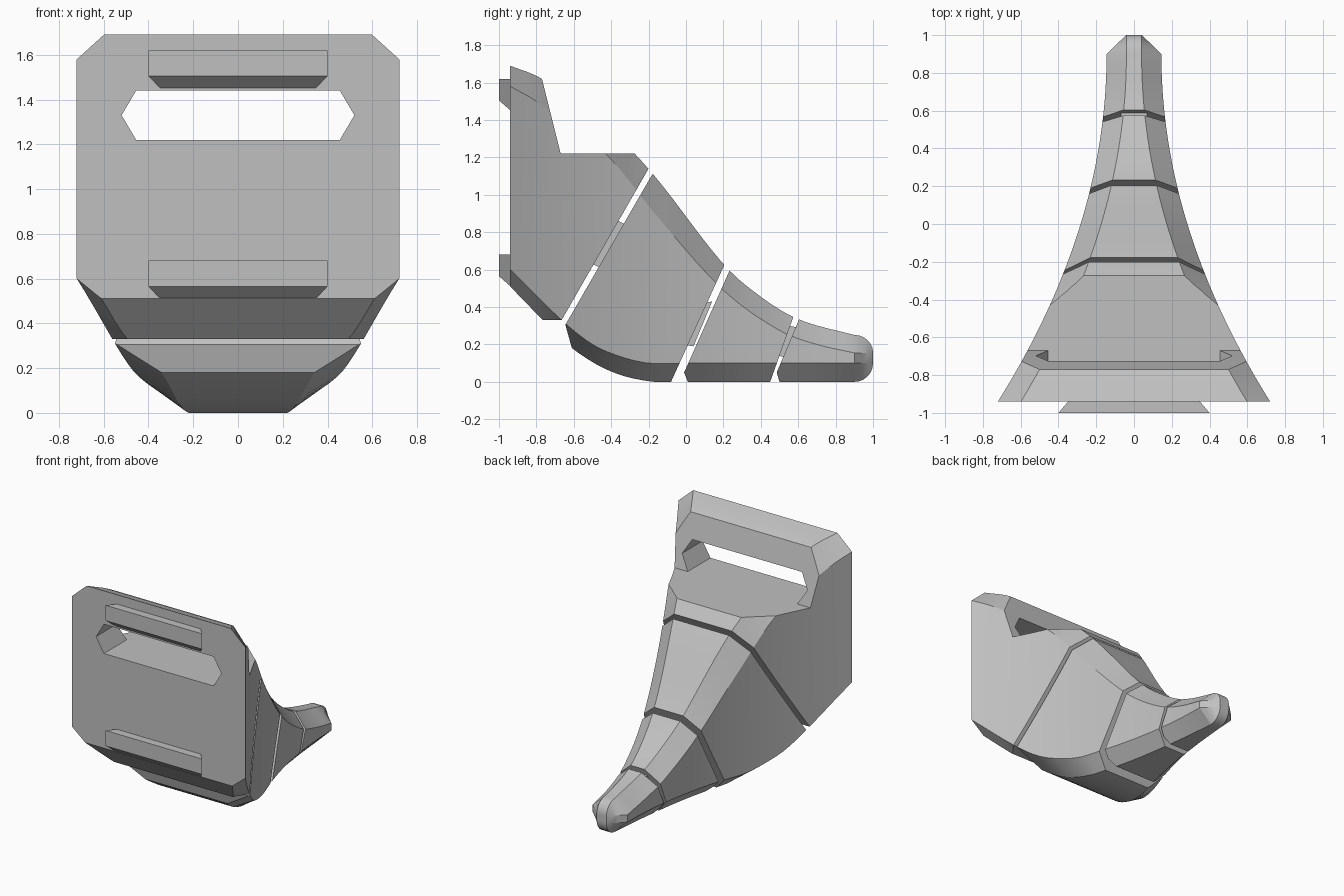
import bpy, bmesh, math
from mathutils import Vector

cube = bpy.data.objects.get("Cube")
if cube:
    bpy.data.objects.remove(cube, do_unlink=True)

gray = bpy.data.materials.new("plain_gray")
gray.use_nodes = True
color = (0.53, 0.53, 0.53, 1)
gray.diffuse_color = color
gray.node_tree.nodes["Principled BSDF"].inputs["Base Color"].default_value = color


def loft_mesh(rings):
    """Skin matching rings of points and close both ends."""
    bm = bmesh.new()
    loops = [[bm.verts.new(p) for p in ring] for ring in rings]
    for a, b in zip(loops, loops[1:]):
        for i in range(len(a)):
            j = (i + 1) % len(a)
            bm.faces.new((a[i], a[j], b[j], b[i]))
    bm.faces.new(loops[0])
    bm.faces.new(loops[-1])
    bmesh.ops.recalc_face_normals(bm, faces=bm.faces)
    return bm


def add_object(name, bm):
    mesh = bpy.data.meshes.new(name)
    bm.to_mesh(mesh)
    bm.free()
    mesh.materials.append(gray)
    obj = bpy.data.objects.new(name, mesh)
    bpy.context.collection.objects.link(obj)
    return obj


def side_prism(name, outline, half):
    """Extrude a (y, z) outline across x."""
    return add_object(name, loft_mesh([[(x, y, z) for y, z in outline] for x in (-half, half)]))


def curve(keys, y):
    """Smooth interpolation through (y, value) keys."""
    n = len(keys)

    def slope(i):
        a, b = keys[max(i - 1, 0)], keys[min(i + 1, n - 1)]
        return (b[1] - a[1]) / (b[0] - a[0])

    for i in range(n - 1):
        (y0, v0), (y1, v1) = keys[i], keys[i + 1]
        if y <= y1 or i == n - 2:
            h = y1 - y0
            t = min((y - y0) / h, 1)
            return (v0 * (1 + 2 * t) * (1 - t) ** 2 + v1 * t * t * (3 - 2 * t)
                    + h * slope(i) * t * (1 - t) ** 2 - h * slope(i + 1) * t * t * (1 - t))


# Profiles of the tapering body along y
TOP = [(-.94, 1.69), (-.77, 1.62), (-.43, 1.37), (-.18, 1.115), (.2, .63), (.4, .455), (.6, .335), (.9, .25)]
SHOULDER = [(-.94, 1.58), (-.8, 1.5), (-.43, 1.22), (-.15, .88), (.2, .49), (.5, .275), (.7, .2), (.9, .155)]
SKIRT = [(-.94, .6), (-.665, .33), (-.5, .2), (-.35, .135), (-.2, .1), (.0, .1), (.9, .1)]
KEEL = [(-.94, .51), (-.765, .33), (-.61, .18), (-.4, .055), (-.17, 0), (.1, 0), (.9, 0)]
KEEL_WIDTH = [(-.94, .61), (-.765, .495), (-.61, .34), (-.17, .22), (.2, .13), (.6, .07), (.9, .04)]


def section(y):
    """Octagonal cross-section at y, rounding off at the tip."""
    q = min(y, .9)
    spread = (.9 - q) ** 2
    w, top_w, keel_w = .145 + .17 * spread, .04 + .165 * spread, curve(KEEL_WIDTH, q)
    top, shoulder = curve(TOP, q), curve(SHOULDER, q)
    skirt, keel = curve(SKIRT, q), max(curve(KEEL, q), 0)
    if y > .9:
        u = (y - .9) / .1
        s = math.sqrt(max(1 - u * u, 0))
        w += (.042 - w) * u
        top = shoulder + .001 + (top - shoulder) * s
        keel = skirt - .001 - skirt * s * .99
    half = [(w, skirt), (w, shoulder), (top_w, top)]
    points = half + [(-x, z) for x, z in reversed(half)] + [(-keel_w, keel), (keel_w, keel)]
    return [(x, y, z) for x, z in points]


steps = 36
stations = [-.94 + 1.84 * i / steps for i in range(steps + 1)]
stations += [.9 + .1 * math.sin(math.radians(a)) for a in range(15, 91, 15)]


def segment(name, cuts):
    """Trim the body; each cut is a line (a, b) in (y, z), keeping its right-hand side."""
    bm = loft_mesh([section(y) for y in stations])
    for (ay, az), (by, bz) in cuts:
        normal = Vector((0, -(bz - az), by - ay))
        bmesh.ops.bisect_plane(bm, geom=bm.verts[:] + bm.edges[:] + bm.faces[:],
                               plane_co=(0, ay, az), plane_no=normal, clear_outer=True)
        bmesh.ops.edgeloop_fill(bm, edges=[e for e in bm.edges if e.is_boundary])
    bmesh.ops.recalc_face_normals(bm, faces=bm.faces)
    return add_object(name, bm)


# Four armour segments separated by slanted slits
base = segment("base_segment", [((-.2, 1.14), (-.665, .33)), ((-.94, .33), (-.95, .33))])
second = segment("second_segment", [((-.645, .305), (-.18, 1.11)), ((-.61, .18), (-.645, .305)),
                                    ((.205, .625), (-.08, 0))])
third = segment("third_segment", [((-.01, .05), (.235, .6)), ((.01, 0), (-.01, .05)),
                                  ((.575, .35), (.45, 0))])
tip = segment("tip_segment", [((.485, .05), (.605, .335)), ((.5, 0), (.485, .05))])

# Step behind the handle, and the six-sided handle slot
step_cutter = side_prism("step_cutter", [(-.795, 1.72), (-.67, 1.22), (.1, 1.22), (.1, 1.72)], 1)
slot = [(-.52, 1.33), (-.455, 1.22), (.455, 1.22), (.52, 1.33), (.455, 1.44), (-.455, 1.44)]
slot_cutter = add_object("slot_cutter", loft_mesh([[(x, y, z) for x, z in slot] for y in (-1.1, -.5)]))
for cutter in (step_cutter, slot_cutter):
    bpy.context.view_layer.objects.active = base
    mod = base.modifiers.new("cut", "BOOLEAN")
    mod.operation = "DIFFERENCE"
    mod.solver = "EXACT"
    mod.object = cutter
    bpy.ops.object.modifier_apply(modifier=mod.name)
    bpy.data.objects.remove(cutter, do_unlink=True)

# Hooked mounting rails on the front plate
for name, top in (("upper_rail", 1.62), ("lower_rail", .68)):
    rings = []
    for y, half, drop in ((-1, .4, .115), (-.935, .345, .172)):
        rings.append([(-half, y, top - drop), (half, y, top - drop), (half, y, top), (-half, y, top)])
    add_object(name, loft_mesh(rings))

# Joint tabs bridging the slits
side_prism("base_joint", [(-.5, .63), (-.44, .6), (-.32, .84), (-.38, .87)], .3)
side_prism("middle_joint", [(-.02, .2), (.04, .19), (.14, .43), (.09, .42)], .12)
side_prism("tip_joint", [(.49, .14), (.54, .13), (.6, .29), (.55, .3)], .07)

# Smooth the gently curved sides, keep the creases sharp
for obj in (base, second, third, tip):
    bpy.ops.object.select_all(action="DESELECT")
    obj.select_set(True)
    bpy.context.view_layer.objects.active = obj
    bpy.ops.object.shade_smooth_by_angle(angle=math.radians(20))
